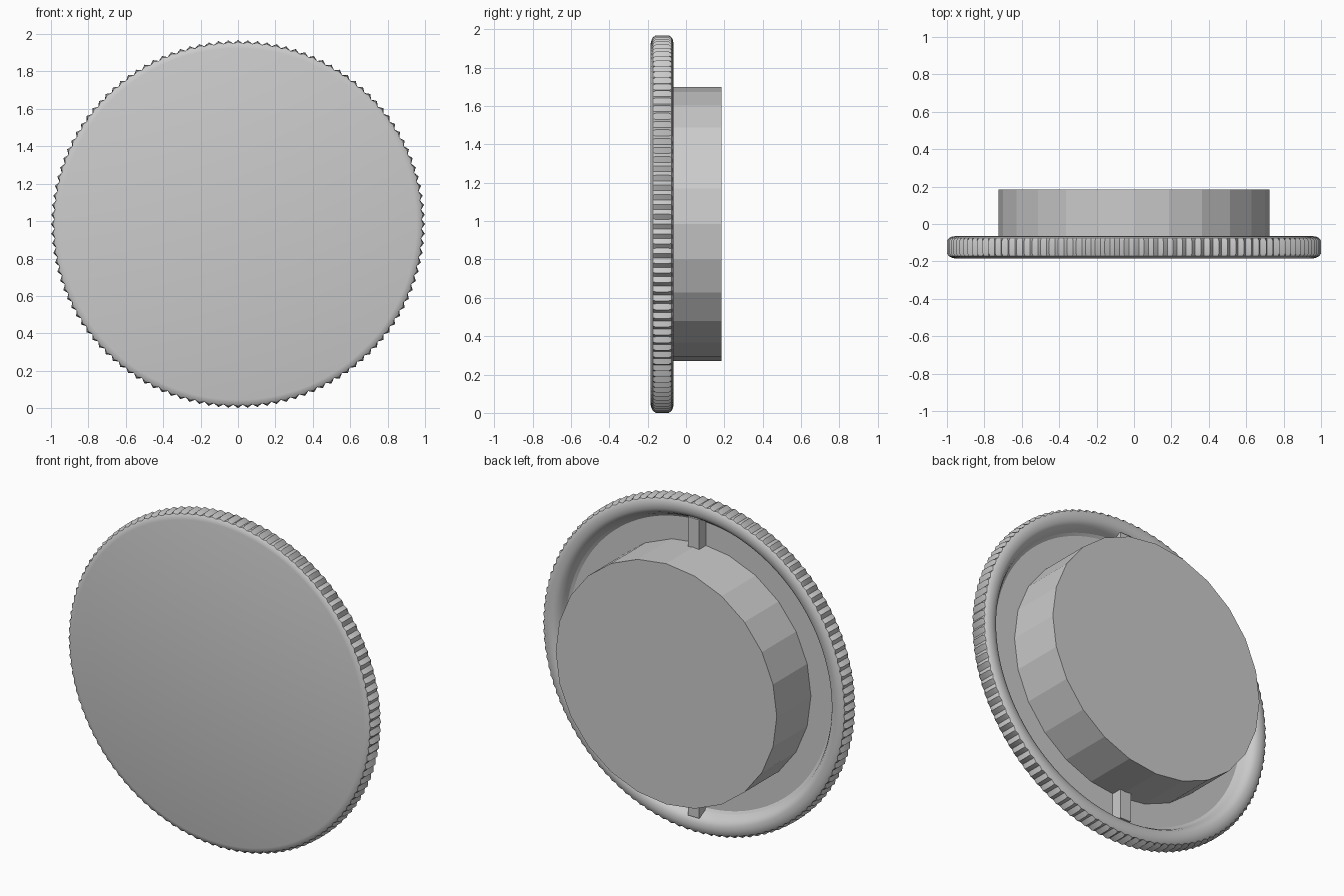
import bpy, bmesh, math

if "Cube" in bpy.data.objects:
    bpy.data.objects.remove(bpy.data.objects["Cube"])

CZ = 0.984      # centre height
SQUASH = 0.984  # the disc is very slightly shorter than wide
TEETH = 120


def finish(bm, name, smooth=False):
    bmesh.ops.recalc_face_normals(bm, faces=bm.faces)
    mesh = bpy.data.meshes.new(name)
    bm.to_mesh(mesh)
    bm.free()
    ob = bpy.data.objects.new(name, mesh)
    bpy.context.collection.objects.link(ob)
    if smooth:
        bpy.ops.object.select_all(action='DESELECT')
        ob.select_set(True)
        bpy.context.view_layer.objects.active = ob
        bpy.ops.object.shade_smooth_by_angle(angle=math.radians(30))
    return ob


def lathe(name, profile, sides, smooth=False):
    """Spin (radius, y, groove depth) points round the y axis; odd steps take the groove."""
    bm = bmesh.new()
    rings = []
    for r, y, groove in profile:
        ring = []
        for i in range(sides):
            a = 2 * math.pi * i / sides
            rr = r - groove * (i % 2)
            ring.append(bm.verts.new((rr * math.cos(a), y, CZ + SQUASH * rr * math.sin(a))))
        rings.append(ring)
    for lo, hi in zip(rings, rings[1:]):
        for i in range(sides):
            j = (i + 1) % sides
            bm.faces.new((lo[i], lo[j], hi[j], hi[i]))
    bm.faces.new(rings[0])
    bm.faces.new(rings[-1])
    return finish(bm, name, smooth)


def box(name, lo, hi):
    bm = bmesh.new()
    bmesh.ops.create_cube(bm, size=1)
    for v in bm.verts:
        v.co = [(a + b) / 2 + c * (b - a) for a, b, c in zip(lo, hi, v.co)]
    return finish(bm, name)


# Knurled disc: flat front, toothed edge, rounded back lip and recessed floor
lathe("knurled_disc", [
    (0.955, -0.185, 0), (0.975, -0.180, 0), (0.990, -0.172, 0.008),
    (1.000, -0.158, 0.020), (1.000, -0.090, 0.020), (0.990, -0.076, 0.008),
    (0.975, -0.068, 0), (0.950, -0.064, 0), (0.925, -0.066, 0),
    (0.903, -0.077, 0), (0.887, -0.100, 0), (0.875, -0.125, 0), (0.860, -0.135, 0),
], TEETH * 2, smooth=True)

# Faceted solid hub on the back
lathe("hub", [(0.725, -0.140, 0), (0.725, 0.185, 0)], 24)

# Ribs bridging hub and lip at top and bottom
for name, s in (("top_rib", 1), ("bottom_rib", -1)):
    z0, z1 = sorted((CZ + s * 0.69, CZ + s * 0.885))
    box(name, (-0.036, -0.140, z0), (0.036, -0.070, z1))
